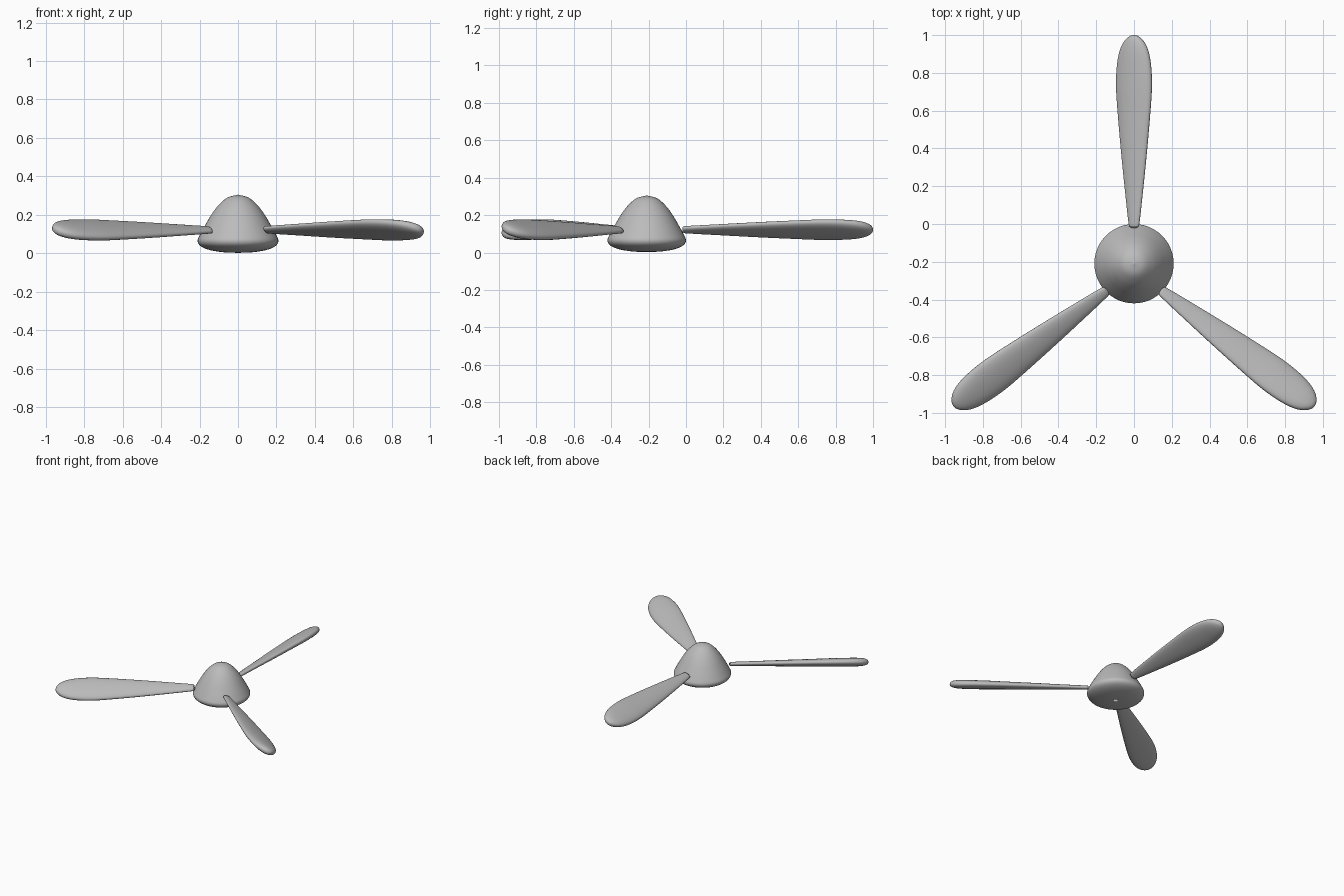
import bpy
import bmesh
from math import sin, cos, pi, radians, copysign
from mathutils import Matrix, Vector

cube = bpy.data.objects.get("Cube")
if cube:
    bpy.data.objects.remove(cube, do_unlink=True)

metal = bpy.data.materials.new("plain grey")
metal.use_nodes = True
GREY = (0.5, 0.5, 0.5, 1)
metal.diffuse_color = GREY
metal.node_tree.nodes["Principled BSDF"].inputs["Base Color"].default_value = GREY

HUB_Y = -0.21


def loft(name, rings, cap):
    """Skin a list of closed point rings into a smooth object."""
    bm = bmesh.new()
    loops = [[bm.verts.new(p) for p in ring] for ring in rings]
    n = len(loops[0])
    for a, b in zip(loops, loops[1:]):
        for i in range(n):
            j = (i + 1) % n
            bm.faces.new((a[i], a[j], b[j], b[i]))
    if cap:
        bm.faces.new(loops[0][::-1])
        bm.faces.new(loops[-1])
        bmesh.ops.recalc_face_normals(bm, faces=bm.faces)
    for f in bm.faces:
        f.smooth = True
    mesh = bpy.data.meshes.new(name)
    bm.to_mesh(mesh)
    bm.free()
    mesh.materials.append(metal)
    obj = bpy.data.objects.new(name, mesh)
    bpy.context.collection.objects.link(obj)
    return obj


def smooth_path(points, steps=5):
    """Catmull-Rom interpolation through a few profile points."""
    pts = [Vector(p) for p in points]
    pts = [2 * pts[0] - pts[1]] + pts + [2 * pts[-1] - pts[-2]]
    out = []
    for a, b, c, d in zip(pts, pts[1:], pts[2:], pts[3:]):
        for k in range(steps):
            t = k / steps
            out.append(0.5 * (2 * b + (c - a) * t + (2 * a - 5 * b + 4 * c - d) * t**2
                              + (3 * b - a - 3 * c + d) * t**3))
    return out + [pts[-2]]


# Hub: bullet-shaped spinner with a small shaft hole underneath
hub_profile = [(0.016, 0.003), (0.08, 0.006), (0.15, 0.018), (0.195, 0.038),
               (0.21, 0.065), (0.196, 0.1), (0.166, 0.155), (0.136, 0.205),
               (0.1, 0.252), (0.055, 0.29), (0.001, 0.305)]
hub_rings = [[(r * cos(2 * pi * i / 48), r * sin(2 * pi * i / 48) + HUB_Y, z)
              for i in range(48)] for r, z in smooth_path(hub_profile)]
loft("spinner_hub", hub_rings, False)

# Blade outline: distance from root, half chord, half thickness
blade_profile = [(0, 0.014, 0.008), (0.006, 0.024, 0.013), (0.03, 0.032, 0.015),
                 (0.22, 0.055, 0.019), (0.42, 0.077, 0.024), (0.62, 0.096, 0.028),
                 (0.74, 0.104, 0.031), (0.84, 0.101, 0.032), (0.92, 0.088, 0.032),
                 (0.97, 0.068, 0.029), (1.0, 0.044, 0.023), (1.015, 0.022, 0.014),
                 (1.02, 0.004, 0.003)]
PITCH = Matrix.Rotation(radians(-26), 4, 'Y')


def rounded(v):
    return copysign(abs(v) ** 0.9, v)


def blade(name, root, angle):
    rings = [[(c * rounded(cos(2 * pi * i / 28)), s, t * rounded(sin(2 * pi * i / 28)))
              for i in range(28)] for s, c, t in smooth_path(blade_profile, 4)]
    obj = loft(name, rings, True)
    place = Matrix.Translation((*root, 0.122)) @ Matrix.Rotation(radians(angle), 4, 'Z')
    obj.data.transform(place @ PITCH)


blade("back_blade", (0, -0.02), 0)
blade("left_blade", (0.142, -0.35), -127)
blade("right_blade", (-0.142, -0.35), 127)
